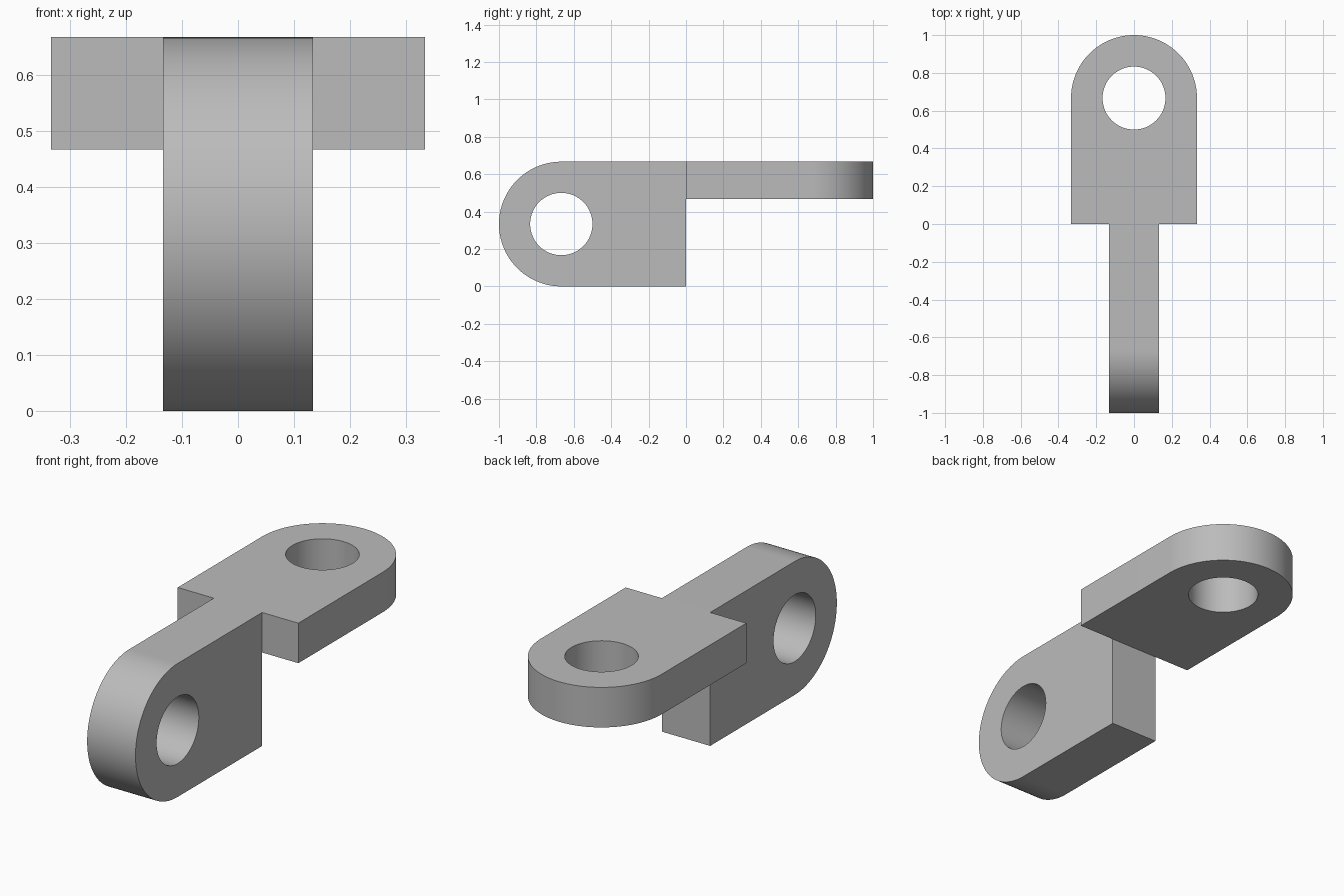
import bpy, bmesh
from math import pi, sin, cos, radians
from mathutils import Matrix, Vector

cube = bpy.data.objects.get("Cube")
if cube:
    bpy.data.objects.remove(cube, do_unlink=True)

R = 1 / 3        # radius of the rounded end
HOLE = R / 2     # radius of the pin hole
SEG = 64

steel = bpy.data.materials.new("grey_metal")
steel.use_nodes = True
grey = (0.5, 0.5, 0.5, 1)
steel.diffuse_color = grey
steel.node_tree.nodes["Principled BSDF"].inputs["Base Color"].default_value = grey


def arc(radius, start, sweep, count):
    return [(radius * cos(start + sweep * i / count),
             2 * R + radius * sin(start + sweep * i / count)) for i in range(count + 1)]


def lug(name, thickness, matrix):
    """Round-ended plate with a pin hole, from y = 0 to 1, thickness along z."""
    bm = bmesh.new()
    outline = [(-R, 0), (R, 0)] + arc(R, 0, pi, SEG)
    hole = arc(HOLE, 0, 2 * pi, SEG)[:-1]
    edges = []
    for loop in (outline, hole):
        verts = [bm.verts.new((x, y, 0)) for x, y in loop]
        edges += [bm.edges.new((v, verts[i - 1])) for i, v in enumerate(verts)]
    bmesh.ops.triangle_fill(bm, edges=edges, use_beauty=True)
    grown = bmesh.ops.extrude_face_region(bm, geom=bm.faces[:], use_keep_orig=True)
    top = [g for g in grown["geom"] if isinstance(g, bmesh.types.BMVert)]
    bmesh.ops.translate(bm, verts=top, vec=(0, 0, thickness))
    bm.transform(matrix)
    bmesh.ops.recalc_face_normals(bm, faces=bm.faces[:])
    mesh = bpy.data.meshes.new(name)
    bm.to_mesh(mesh)
    bm.free()
    mesh.materials.append(steel)
    obj = bpy.data.objects.new(name, mesh)
    bpy.context.collection.objects.link(obj)
    return obj


# Flat rear lug, with its hole running vertically
rear = lug("bracket", 0.2, Matrix.Translation((0, 0, 2 * R - 0.2)))

# Upright front lug, turned on edge with its hole running sideways
width = 0.267
upright = Matrix(((0, 0, 1, -width / 2), (0, -1, 0, 0), (1, 0, 0, R), (0, 0, 0, 1)))
front = lug("front_lug", width, upright)

# Fuse both lugs into one solid
union = rear.modifiers.new("join_lugs", "BOOLEAN")
union.operation = "UNION"
union.solver = "EXACT"
union.object = front
bpy.ops.object.select_all(action="DESELECT")
bpy.context.view_layer.objects.active = rear
rear.select_set(True)
bpy.ops.object.modifier_apply(modifier=union.name)
bpy.data.objects.remove(front, do_unlink=True)
bpy.ops.object.shade_smooth_by_angle(angle=radians(30))
